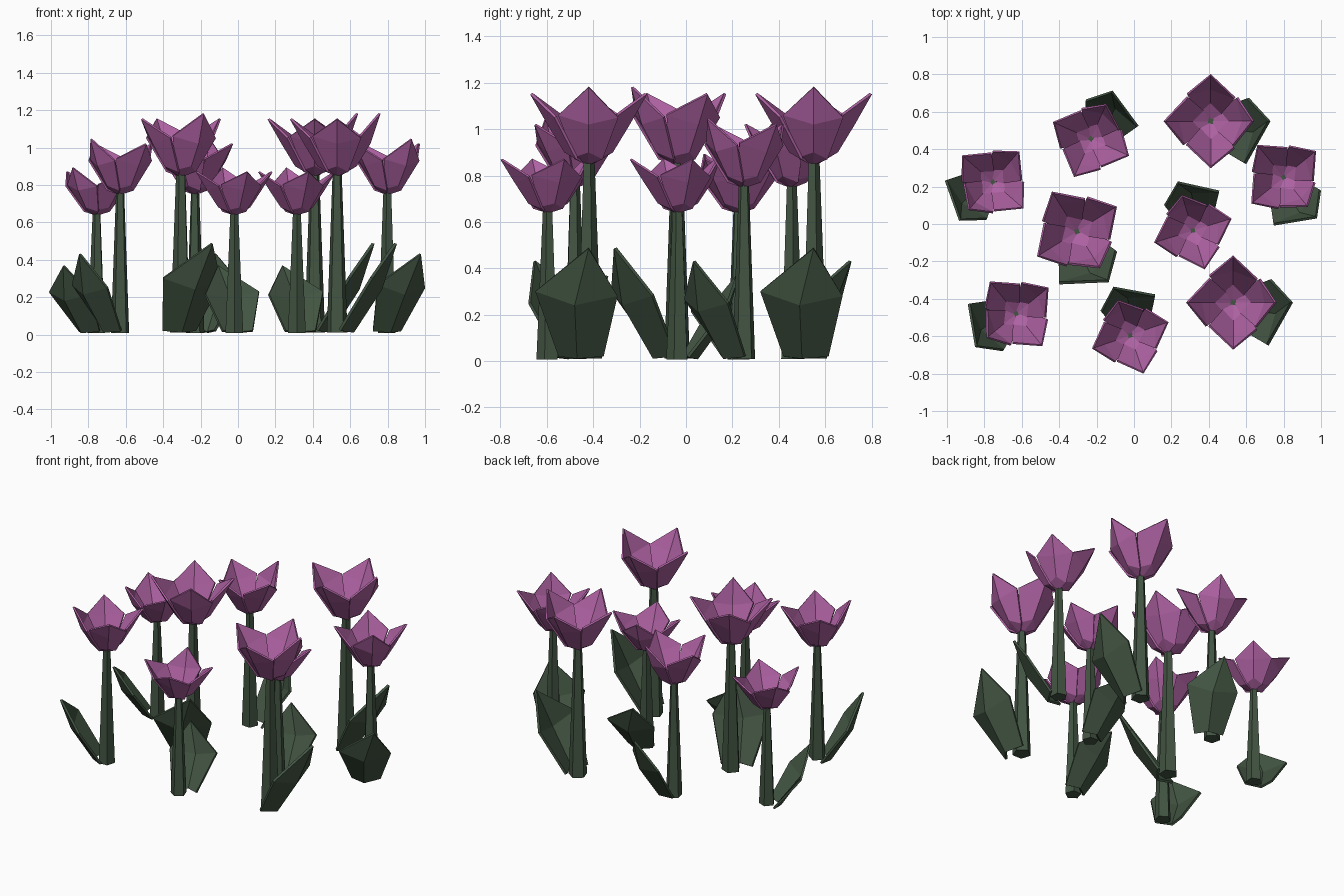
import bpy, bmesh
from math import radians
from mathutils import Matrix, Vector

if "Cube" in bpy.data.objects:
    bpy.data.objects.remove(bpy.data.objects["Cube"])


def material(name, rgb):
    m = bpy.data.materials.new(name)
    m.diffuse_color = (*rgb, 1)
    m.use_nodes = True
    m.node_tree.nodes["Principled BSDF"].inputs["Base Color"].default_value = m.diffuse_color
    return m


green = material("leaf_green", (0.055, 0.09, 0.055))
purple = material("petal_purple", (0.42, 0.12, 0.36))


def add_faces(bm, pts, faces):
    vs = [bm.verts.new(p) for p in pts]
    for f in faces:
        bm.faces.new([vs[i] for i in f])


def finish(bm, name, mat):
    bm.normal_update()
    me = bpy.data.meshes.new(name)
    bm.to_mesh(me)
    bm.free()
    me.materials.append(mat)
    return me


# Stem: tapered five-sided column
def stem_mesh():
    bm = bmesh.new()
    bmesh.ops.create_cone(bm, cap_ends=True, segments=5, radius1=0.058, radius2=0.026,
                          depth=0.85, matrix=Matrix.Translation((0, 0, 0.435)))
    return finish(bm, "stem", green)


# Leaf: broad folded blade leaning away from the stem, its foot wrapped around it
def leaf_mesh():
    bm = bmesh.new()
    pts = [(0.02, -0.13, 0.02), (0.09, -0.05, 0.01), (0.05, 0.065, 0.02),
           (0.19, -0.23, 0.30), (0.24, -0.06, 0.24), (0.205, 0.125, 0.28),
           (0.32, 0, 0.485)]
    add_faces(bm, pts, [(0, 1, 4, 3), (1, 2, 5, 4), (3, 4, 6), (4, 5, 6)])
    return finish(bm, "leaf", green)


# Blossom: four cupped petals, each creased along its middle and twisted to overlap the next
def blossom_mesh():
    bm = bmesh.new()
    faces = [(0, 2, 3), (0, 3, 1), (3, 2, 5, 6), (1, 3, 6, 4), (6, 5, 7), (4, 6, 7)]
    for k in range(4):
        tip = (0.232, 0, 1.18) if k == 0 else (0.252, 0, 1.15)
        pts = [(0.012, 0, 0.845), (0.045, -0.06, 0.88), (0.055, 0.06, 0.87),
               (0.105, 0, 0.90), (0.128, -0.132, 1.06), (0.148, 0.128, 1.05),
               (0.178, 0, 1.02), tip]
        rot = Matrix.Rotation(radians(90 * k), 3, 'Z')
        add_faces(bm, [rot @ Vector(p) for p in pts], faces)
    return finish(bm, "blossom", purple)


parts = [("stem", stem_mesh(), 0), ("leaf", leaf_mesh(), 0.016),
         ("blossom", blossom_mesh(), 0.012)]

# Three plant sizes: (width scale, height scale)
BIG, MID, SMALL = (1, 1), (0.885, 0.885), (0.86, 0.755)
plants = [(0.41, 0.55, 0, BIG), (0.53, -0.42, 0, BIG), (-0.305, -0.04, -58, BIG),
          (-0.23, 0.455, 66, MID), (0.80, 0.25, 309, MID), (-0.63, -0.48, 219, MID),
          (-0.755, 0.225, 229, SMALL), (0.315, -0.035, 107, SMALL), (-0.02, -0.595, 109, SMALL)]

for i, (x, y, ang, (w, h)) in enumerate(plants):
    place = (Matrix.Translation((x, y, 0)) @ Matrix.Rotation(radians(ang), 4, 'Z')
             @ Matrix.Diagonal((w, w, h, 1)))
    for name, me, thick in parts:
        ob = bpy.data.objects.new(f"{name}_{i + 1}", me)
        bpy.context.collection.objects.link(ob)
        ob.matrix_world = place
        if thick:
            s = ob.modifiers.new("thickness", 'SOLIDIFY')
            s.thickness = thick
            s.offset = -1
